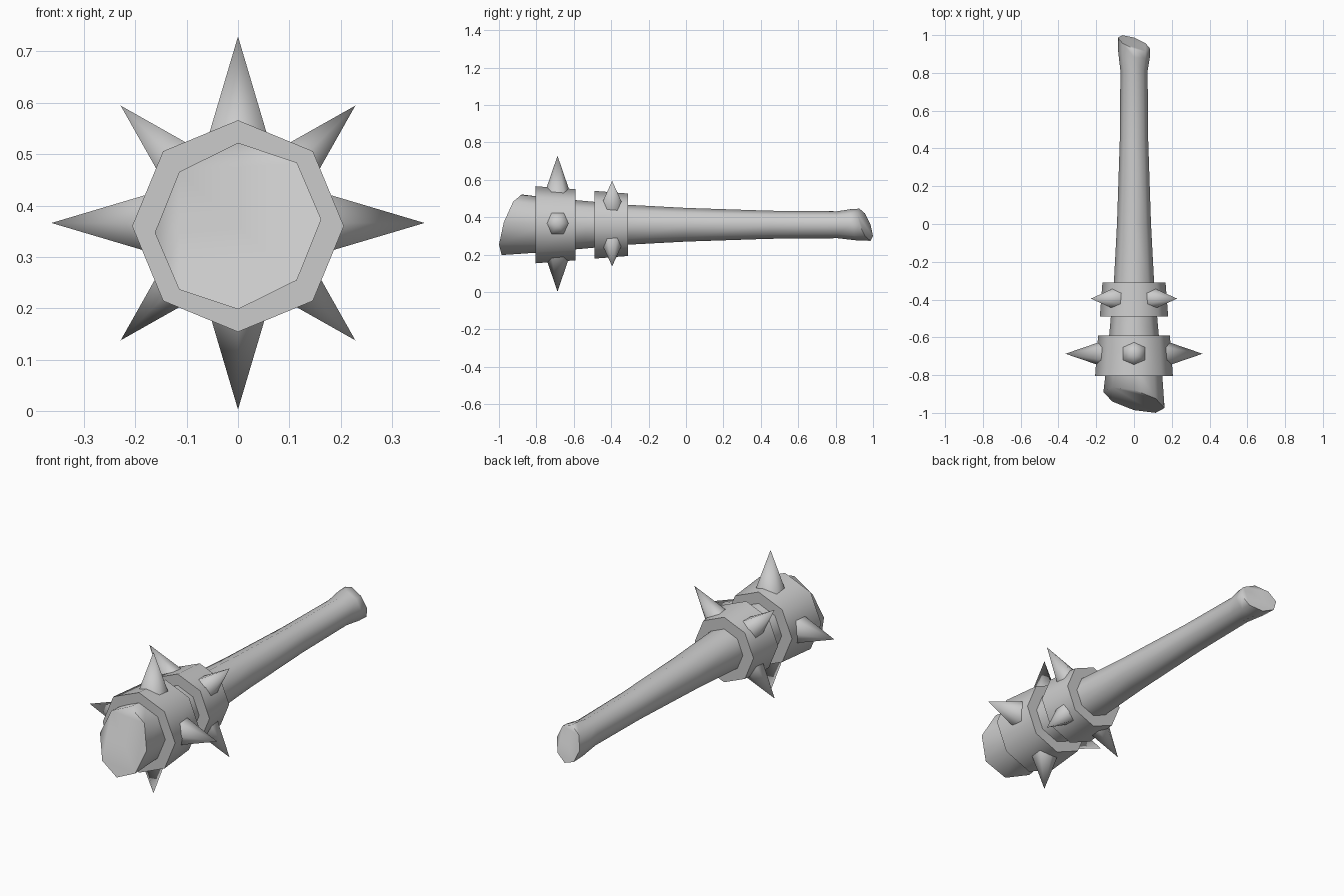
import bpy
import bmesh
from math import sin, cos, tau, radians
from mathutils import Vector, Matrix

cube = bpy.data.objects.get("Cube")
if cube:
    bpy.data.objects.remove(cube, do_unlink=True)

grey = bpy.data.materials.new("plain_grey")
grey.use_nodes = True
colour = (0.6, 0.6, 0.6, 1)
grey.diffuse_color = colour
grey.node_tree.nodes["Principled BSDF"].inputs["Base Color"].default_value = colour

AXIS_Z = 0.36


def finish(name, bm, angle):
    """Turn a bmesh into a smooth-shaded object with sharp creases."""
    bmesh.ops.recalc_face_normals(bm, faces=bm.faces)
    mesh = bpy.data.meshes.new(name)
    bm.to_mesh(mesh)
    bm.free()
    mesh.materials.append(grey)
    obj = bpy.data.objects.new(name, mesh)
    bpy.context.collection.objects.link(obj)
    bpy.ops.object.select_all(action="DESELECT")
    obj.select_set(True)
    bpy.context.view_layer.objects.active = obj
    bpy.ops.object.shade_smooth_by_angle(angle=radians(angle))
    return obj


def loft(name, rings, angle):
    """Eight-sided solid along y; each ring is (y, radius, y per x, y per z, roll shear)."""
    bm = bmesh.new()
    loops = []
    for y, r, slope_x, slope_z, shear in rings:
        loop = []
        for i in range(8):
            x, z = r * cos(tau * i / 8), r * sin(tau * i / 8)
            loop.append(bm.verts.new((x, y + slope_x * x + slope_z * z,
                                      AXIS_Z + z + shear * x)))
        loops.append(loop)
    for a, b in zip(loops, loops[1:]):
        for i in range(8):
            j = (i + 1) % 8
            bm.faces.new((a[i], a[j], b[j], b[i]))
    bm.faces.new(loops[0])
    bm.faces.new(loops[-1])
    return finish(name, bm, angle)


def spike(name, y, turn, inner, tip, radius):
    """Six-sided spike pointing outward from the shaft."""
    bm = bmesh.new()
    base = [bm.verts.new((radius * sin(tau * i / 6), radius * cos(tau * i / 6), inner))
            for i in range(6)]
    top = bm.verts.new((0, 0, tip))
    for i in range(6):
        bm.faces.new((base[i], base[(i + 1) % 6], top))
    bm.faces.new(base)
    place = Matrix.Translation(Vector((0, y, 0.366))) @ Matrix.Rotation(turn, 4, "Y")
    bmesh.ops.transform(bm, matrix=place, verts=bm.verts)
    finish(name, bm, 65)


# Tapered shaft with slanted cuts at both ends
loft("shaft", [
    (-0.932, 0.162, -0.26, 0.33, 0.08),
    (-0.75, 0.146, 0, 0, 0),
    (-0.54, 0.127, 0, 0, 0),
    (-0.30, 0.106, 0, 0, 0),
    (0.00, 0.090, 0, 0, 0),
    (0.45, 0.075, 0, 0, 0),
    (0.81, 0.072, 0, 0, 0),
    (0.90, 0.084, -0.2, -0.2, 0),
    (0.957, 0.086, -0.35, -0.35, 0),
], 80)

# Two collars around the head
loft("large_collar", [(-0.805, 0.206, 0, 0, 0), (-0.59, 0.19, 0, 0, 0)], 50)
loft("small_collar", [(-0.49, 0.181, 0, 0, 0), (-0.31, 0.167, 0, 0, 0)], 50)

# Four spikes on each collar, the small ones set on the diagonals
for k in range(4):
    spike(f"large_spike_{k + 1}", -0.687, tau * k / 4, 0.15, 0.363, 0.073)
    spike(f"small_spike_{k + 1}", -0.395, tau * (k + 0.5) / 4, 0.13, 0.323, 0.062)
